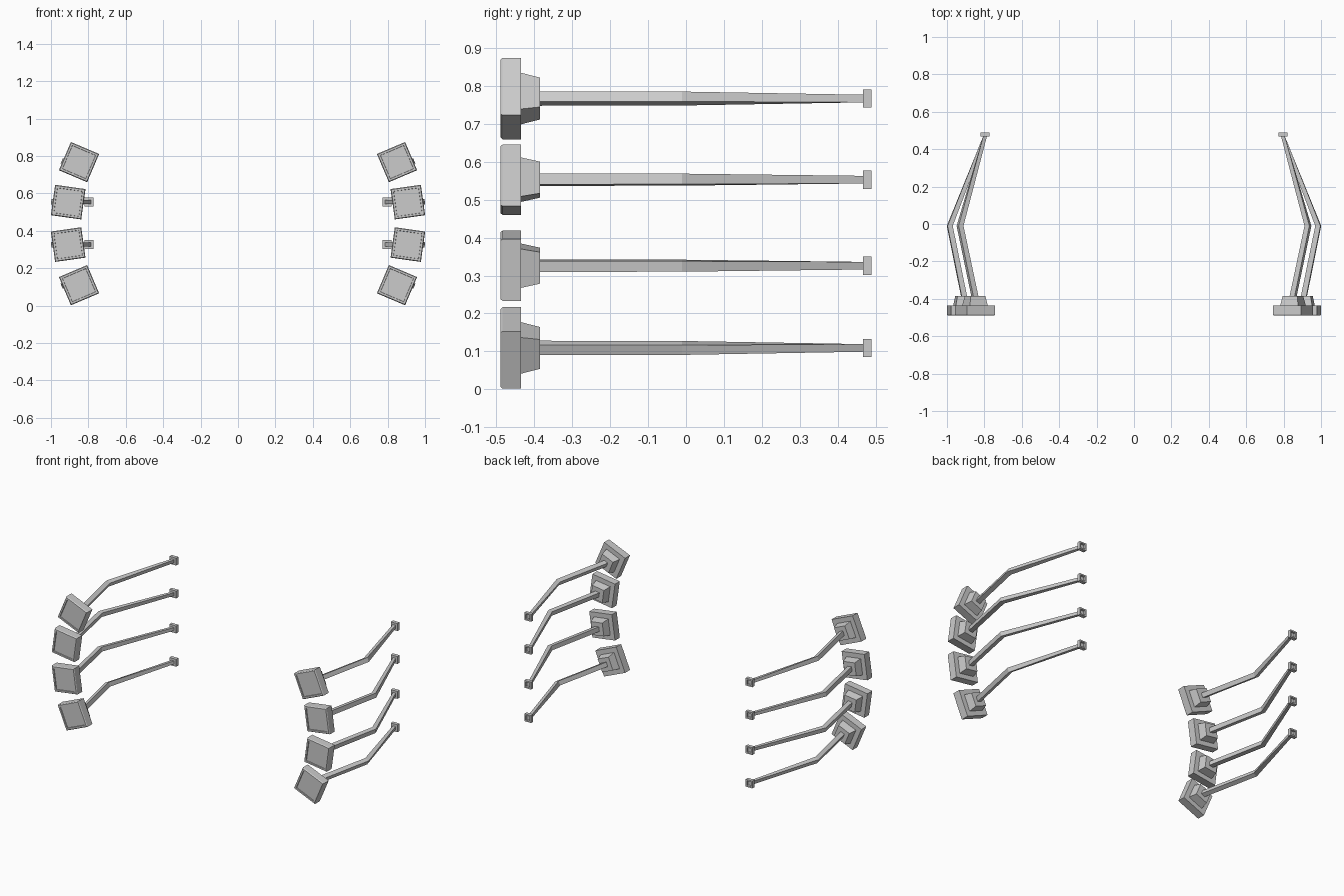
import bpy
from math import cos, sin, radians
from mathutils import Vector

if "Cube" in bpy.data.objects:
    bpy.data.objects.remove(bpy.data.objects["Cube"])

grey = bpy.data.materials.new("light_grey")
grey.use_nodes = True
colour = (0.6, 0.6, 0.6, 1)
grey.diffuse_color = colour
grey.node_tree.nodes["Principled BSDF"].inputs["Base Color"].default_value = colour


def loft(name, sections):
    """Skin square sections (x, y, z, width, roll in degrees), front to back."""
    verts, faces = [], []
    for x, y, z, width, roll in sections:
        c, s, h = cos(radians(roll)), sin(radians(roll)), width / 2
        for u, v in ((-h, -h), (h, -h), (h, h), (-h, h)):
            verts.append(Vector((x + u * c - v * s, y, z + u * s + v * c)))
    for i in range(len(sections) - 1):
        for k in range(4):
            a, b = i * 4 + k, i * 4 + (k + 1) % 4
            faces.append((a, a + 4, b + 4, b))
    last = len(verts) - 4
    faces += [(0, 1, 2, 3), (last + 3, last + 2, last + 1, last)]
    mesh = bpy.data.meshes.new(name)
    mesh.from_pydata(verts, [], faces)
    mesh.materials.append(grey)
    obj = bpy.data.objects.new(name, mesh)
    bpy.context.collection.objects.link(obj)
    return obj


# Each row: name, height, head x, elbow x, roll of the head
rows = [
    ("top", 0.767, 0.85, 0.93, 23),
    ("upper", 0.553, 0.908, 0.985, 8),
    ("lower", 0.326, 0.908, 0.985, -8),
    ("bottom", 0.109, 0.85, 0.93, -23),
]
# Outlines as (y, width)
HEAD = [(-0.484, 0.134), (-0.49, 0.136), (-0.49, 0.156), (-0.484, 0.164), (-0.435, 0.164)]
COLLAR = [(-0.436, 0.104), (-0.385, 0.084)]
MOUNT = [(0.467, 0.048), (0.49, 0.048), (0.49, 0.03), (0.478, 0.028)]
MOUNT_X = 0.796

for side, sx in (("left", 1), ("right", -1)):
    for row, z, head_x, elbow_x, tilt in rows:
        tag = f"{row}_{side}"
        roll = tilt * sx
        hx, ex, mx = head_x * sx, elbow_x * sx, MOUNT_X * sx
        # Square head with a recessed front panel, and its tapered collar
        loft(f"head_{tag}", [(hx, y, z, w, roll) for y, w in HEAD])
        loft(f"collar_{tag}", [(hx, y, z, w, roll) for y, w in COLLAR])
        # Bent arm that thins and untwists towards the mount
        loft(f"arm_{tag}", [(hx, -0.39, z, 0.029, roll),
                            (ex, -0.01, z, 0.028, roll),
                            (mx, 0.47, z, 0.02, 0)])
        # Square wall mount, hollow at the back
        loft(f"mount_{tag}", [(mx, y, z, w, 0) for y, w in MOUNT])
